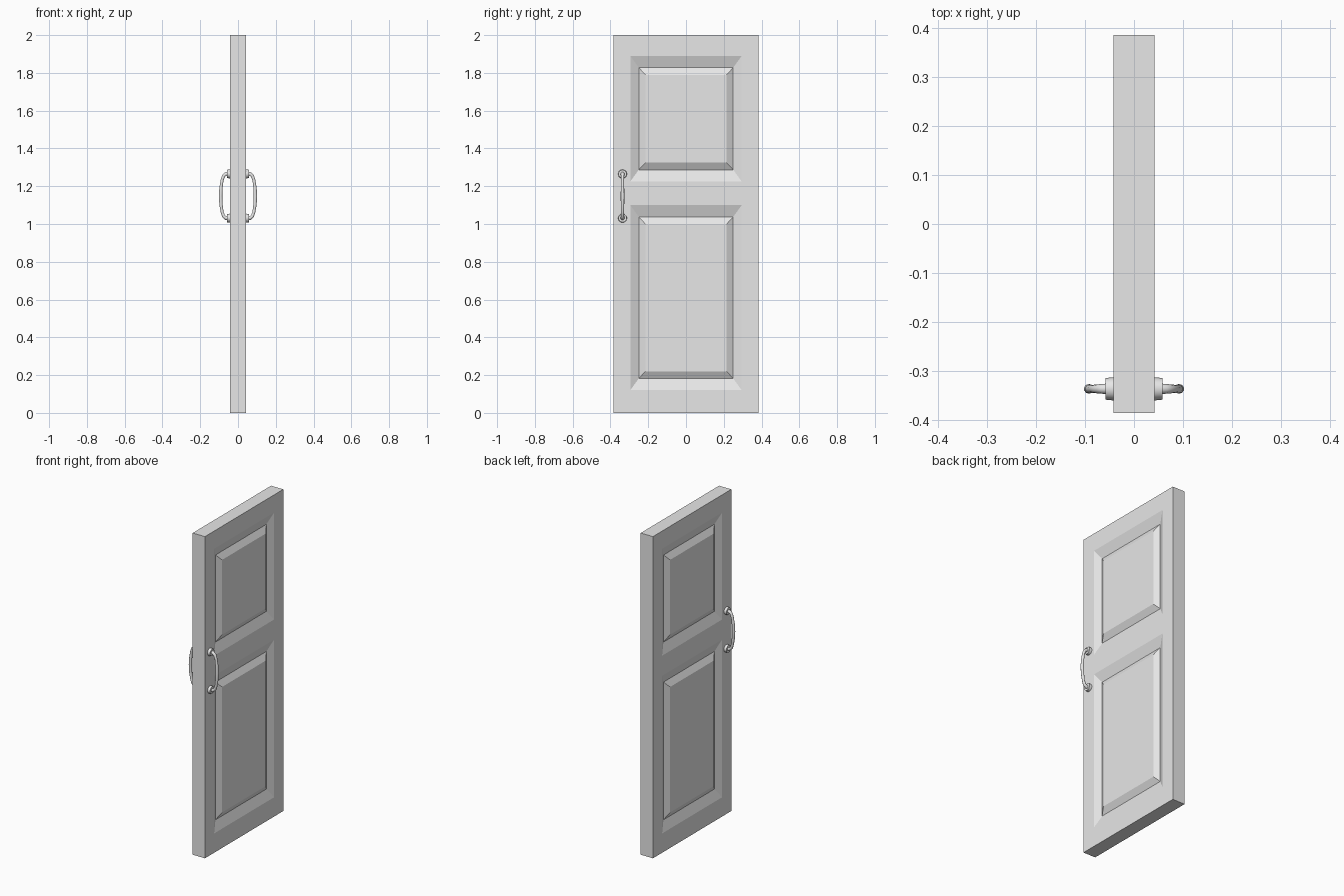
import bpy, bmesh, math
from mathutils import Vector, Matrix

cube = bpy.data.objects.get("Cube")
if cube:
    bpy.data.objects.remove(cube, do_unlink=True)

HALF_T, HALF_W, HEIGHT = 0.042, 0.385, 2.0
HANDLE_Y, HANDLE_Z = -0.336, 1.148

paint = bpy.data.materials.new("light_grey")
paint.use_nodes = True
grey = (0.8, 0.8, 0.8, 1)
paint.diffuse_color = grey
paint.node_tree.nodes["Principled BSDF"].inputs["Base Color"].default_value = grey


def finish(name, bm, smooth=None, mirror=False):
    """Turn a bmesh into a named object."""
    bmesh.ops.recalc_face_normals(bm, faces=bm.faces[:])
    mesh = bpy.data.meshes.new(name)
    bm.to_mesh(mesh)
    bm.free()
    mesh.materials.append(paint)
    obj = bpy.data.objects.new(name, mesh)
    bpy.context.collection.objects.link(obj)
    if mirror:
        obj.modifiers.new("both_sides", 'MIRROR').use_axis[0] = True
    if smooth:
        bpy.ops.object.select_all(action='DESELECT')
        obj.select_set(True)
        bpy.context.view_layer.objects.active = obj
        bpy.ops.object.shade_smooth_by_angle(angle=math.radians(smooth))
    return obj


# Door leaf: stiles and rails as a grid, raised panels in two of its cells
bm = bmesh.new()
ys = (-HALF_W, -0.295, 0.295, HALF_W)
zs = (0, 0.12, 1.10, 1.225, 1.89, HEIGHT)
PANEL_CELLS = {(1, 1), (1, 3)}
# Panel rings: margin in y, margin in z, depth below the face
RINGS = ((0, 0, 0), (0.045, 0.062, 0.022), (0.08, 0.1, 0.001))


def rectangle(side, y0, y1, z0, z1, depth):
    x = side * (HALF_T - depth)
    return [bm.verts.new((x, y, z)) for y, z in ((y0, z0), (y1, z0), (y1, z1), (y0, z1))]


for side in (-1, 1):
    for i in range(len(ys) - 1):
        for j in range(len(zs) - 1):
            cell = (ys[i], ys[i + 1], zs[j], zs[j + 1])
            ring = rectangle(side, *cell, 0)
            if (i, j) in PANEL_CELLS:
                for my, mz, depth in RINGS[1:]:
                    inner = rectangle(side, cell[0] + my, cell[1] - my,
                                      cell[2] + mz, cell[3] - mz, depth)
                    for k in range(4):
                        n = (k + 1) % 4
                        bm.faces.new((ring[k], ring[n], inner[n], inner[k]))
                    ring = inner
            bm.faces.new(ring)
bmesh.ops.remove_doubles(bm, verts=bm.verts[:], dist=1e-5)
bmesh.ops.bridge_loops(bm, edges=[e for e in bm.edges if e.is_boundary])
finish("door_leaf", bm)

# Pull handle: round bar swept along a bowed path (x, z offset, radius)
half = [(0.052, 0.117, 0.011), (0.064, 0.117, 0.010), (0.076, 0.107, 0.009),
        (0.084, 0.085, 0.008), (0.090, 0.045, 0.009)]
path = half + [(0.092, 0, 0.010)] + [(x, -z, r) for x, z, r in reversed(half)]
SIDES = 10
bm = bmesh.new()
rings = []
for i, (x, z, r) in enumerate(path):
    a, b = path[max(i - 1, 0)], path[min(i + 1, len(path) - 1)]
    tangent = Vector((b[0] - a[0], 0, b[1] - a[1])).normalized()
    across = Vector((0, 1, 0))
    normal = tangent.cross(across)
    centre = Vector((x, HANDLE_Y, HANDLE_Z + z))
    rings.append([bm.verts.new(centre + r * (math.cos(t) * across + math.sin(t) * normal))
                  for t in (2 * math.pi * k / SIDES for k in range(SIDES))])
for low, high in zip(rings, rings[1:]):
    for k in range(SIDES):
        n = (k + 1) % SIDES
        bm.faces.new((low[k], low[n], high[n], high[k]))
bm.faces.new(rings[0])
bm.faces.new(rings[-1])
finish("pull_handle", bm, smooth=40, mirror=True)

# Mounting discs under both ends of each handle
bm = bmesh.new()
for dz in (-0.117, 0.117):
    place = Matrix.Translation((0.048, HANDLE_Y, HANDLE_Z + dz)) @ Matrix.Rotation(math.pi / 2, 4, 'Y')
    bmesh.ops.create_cone(bm, cap_ends=True, segments=12, radius1=0.024, radius2=0.022,
                          depth=0.020, matrix=place)
finish("handle_mounts", bm, smooth=40, mirror=True)
